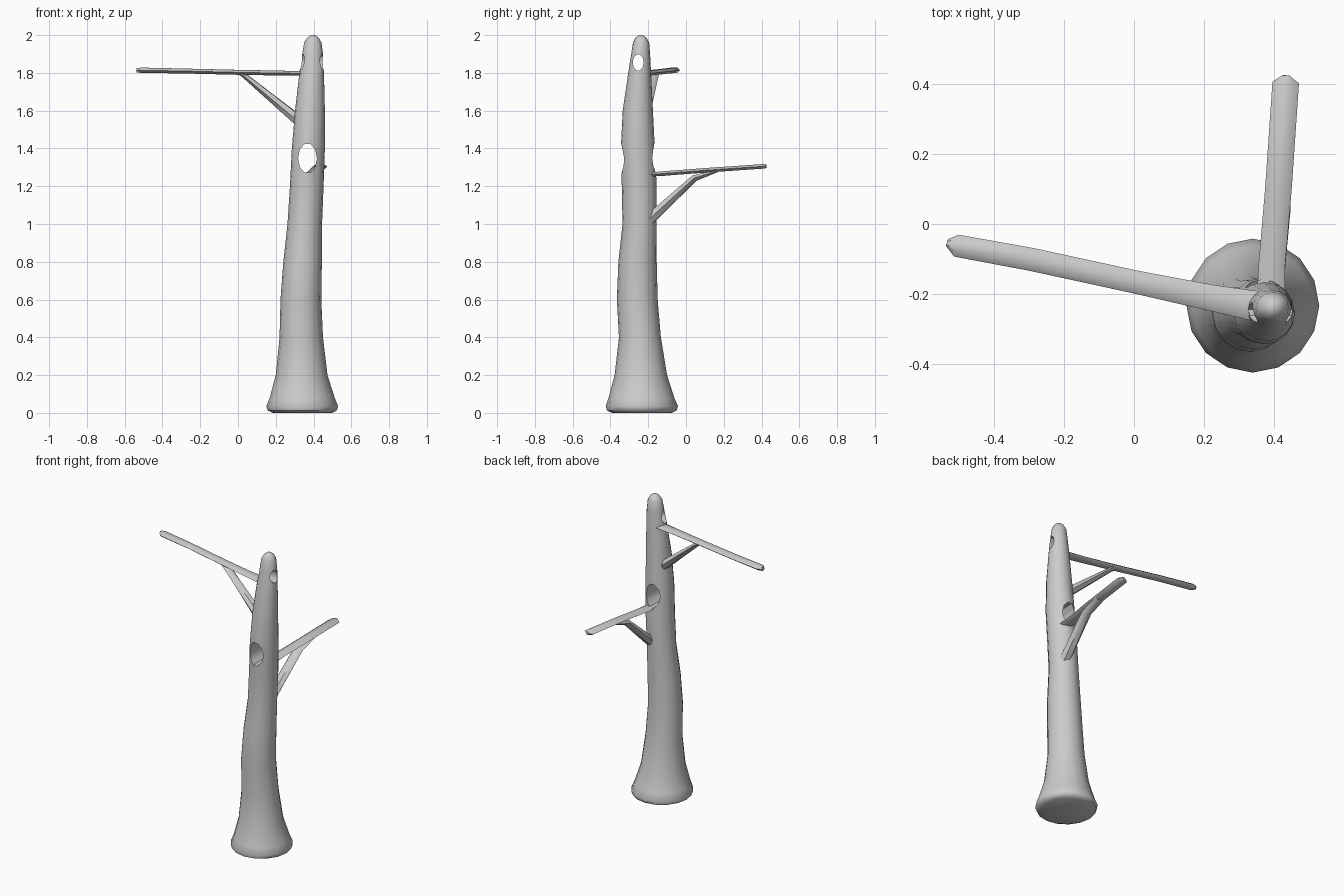
import bpy, bmesh, math
from mathutils import Vector


def loft(name, rings):
    """Skin a list of vertex rings and cap both ends."""
    bm = bmesh.new()
    loops = [[bm.verts.new(p) for p in r] for r in rings]
    n = len(loops[0])
    for a, b in zip(loops, loops[1:]):
        for i in range(n):
            j = (i + 1) % n
            bm.faces.new((a[i], a[j], b[j], b[i]))
    bm.faces.new(loops[0][::-1])
    bm.faces.new(loops[-1])
    bmesh.ops.recalc_face_normals(bm, faces=bm.faces)
    me = bpy.data.meshes.new(name)
    bm.to_mesh(me)
    bm.free()
    ob = bpy.data.objects.new(name, me)
    bpy.context.collection.objects.link(ob)
    return ob


def smooth(ob, angle):
    bpy.ops.object.select_all(action='DESELECT')
    ob.select_set(True)
    bpy.context.view_layer.objects.active = ob
    bpy.ops.object.shade_smooth_by_angle(angle=math.radians(angle))


def ellipse(c, u, v, n, start=0.0):
    c, u, v = Vector(c), Vector(u), Vector(v)
    return [c + u * math.cos(t) + v * math.sin(t)
            for t in (start + 2 * math.pi * i / n for i in range(n))]


def limb(name, stations):
    """Flattened six-sided limb; stations are (point, width, thickness)."""
    pts = [Vector(s[0]) for s in stations]
    rings = []
    for i, (p, w, h) in enumerate(stations):
        d = (pts[min(i + 1, len(pts) - 1)] - pts[max(i - 1, 0)]).normalized()
        side = d.cross(Vector((0, 0, 1))).normalized()
        up = side.cross(d)
        rings.append(ellipse(p, side * w / 2, up * h / 1.732, 6))
    ob = loft(name, rings)
    smooth(ob, 50)
    return ob


# Trunk: z, x min, x max, y min, y max
profile = [
    (0.00, 0.185, 0.50, -0.39, -0.075),
    (0.012, 0.158, 0.522, -0.418, -0.05),
    (0.035, 0.15, 0.53, -0.425, -0.042),
    (0.08, 0.168, 0.512, -0.41, -0.062),
    (0.2, 0.200, 0.474, -0.378, -0.100),
    (0.4, 0.220, 0.450, -0.355, -0.133),
    (0.6, 0.225, 0.441, -0.366, -0.150),
    (0.8, 0.240, 0.444, -0.358, -0.155),
    (1.0, 0.262, 0.445, -0.336, -0.155),
    (1.2, 0.275, 0.453, -0.340, -0.155),
    (1.4, 0.285, 0.460, -0.345, -0.165),
    (1.6, 0.302, 0.460, -0.335, -0.175),
    (1.8, 0.325, 0.455, -0.306, -0.185),
    (1.9, 0.340, 0.450, -0.290, -0.190),
    (1.96, 0.350, 0.442, -0.281, -0.195),
    (1.985, 0.366, 0.428, -0.268, -0.208),
    (2.0, 0.386, 0.409, -0.250, -0.228),
]
trunk = loft("trunk", [
    ellipse(((x0 + x1) / 2, (y0 + y1) / 2, z), ((x1 - x0) / 2, 0, 0),
            (0, (y1 - y0) / 2, 0), 16) for z, x0, x1, y0, y1 in profile])


# Two hollows bored right through the trunk
def bore(name, centre, axis, u, v):
    c, a = Vector(centre), Vector(axis)
    cutter = loft(name, [ellipse(c - a, u, v, 10), ellipse(c + a, u, v, 10)])
    cutter.hide_render = True
    mod = trunk.modifiers.new(name, 'BOOLEAN')
    mod.object, mod.operation, mod.solver = cutter, 'DIFFERENCE', 'EXACT'
    bpy.context.view_layer.objects.active = trunk
    bpy.ops.object.modifier_apply(modifier=name)
    bpy.data.objects.remove(cutter)


bore("large_hollow", (0.368, -0.25, 1.348), (0, 0.3, 0), (0.05, 0, 0), (0, 0, 0.08))
bore("small_hollow", (0.39, -0.253, 1.855), (0.3, 0, 0), (0, 0.029, 0), (0, 0, 0.045))
smooth(trunk, 45)

# Upper branch and its brace
limb("upper_branch", [
    ((0.365, -0.238, 1.797), 0.088, 0.022), ((0.22, -0.211, 1.799), 0.075, 0.026),
    ((0.0, -0.165, 1.803), 0.066, 0.026), ((-0.29, -0.102, 1.810), 0.066, 0.026),
    ((-0.508, -0.062, 1.814), 0.064, 0.028), ((-0.535, -0.053, 1.814), 0.02, 0.022)])
limb("upper_brace", [
    ((0.365, -0.238, 1.51), 0.07, 0.056), ((0.30, -0.225, 1.565), 0.065, 0.052),
    ((0.035, -0.172, 1.785), 0.055, 0.024), ((0.0, -0.165, 1.803), 0.05, 0.012)])

# Lower branch and its brace
limb("lower_branch", [
    ((0.392, -0.195, 1.262), 0.08, 0.022), ((0.394, -0.12, 1.267), 0.076, 0.024),
    ((0.413, 0.10, 1.284), 0.076, 0.024), ((0.434, 0.405, 1.305), 0.076, 0.024),
    ((0.435, 0.425, 1.306), 0.02, 0.02)])
limb("lower_brace", [
    ((0.39, -0.215, 1.005), 0.075, 0.056), ((0.393, -0.16, 1.055), 0.072, 0.052),
    ((0.414, 0.045, 1.243), 0.068, 0.034), ((0.417, 0.17, 1.283), 0.066, 0.015)])
